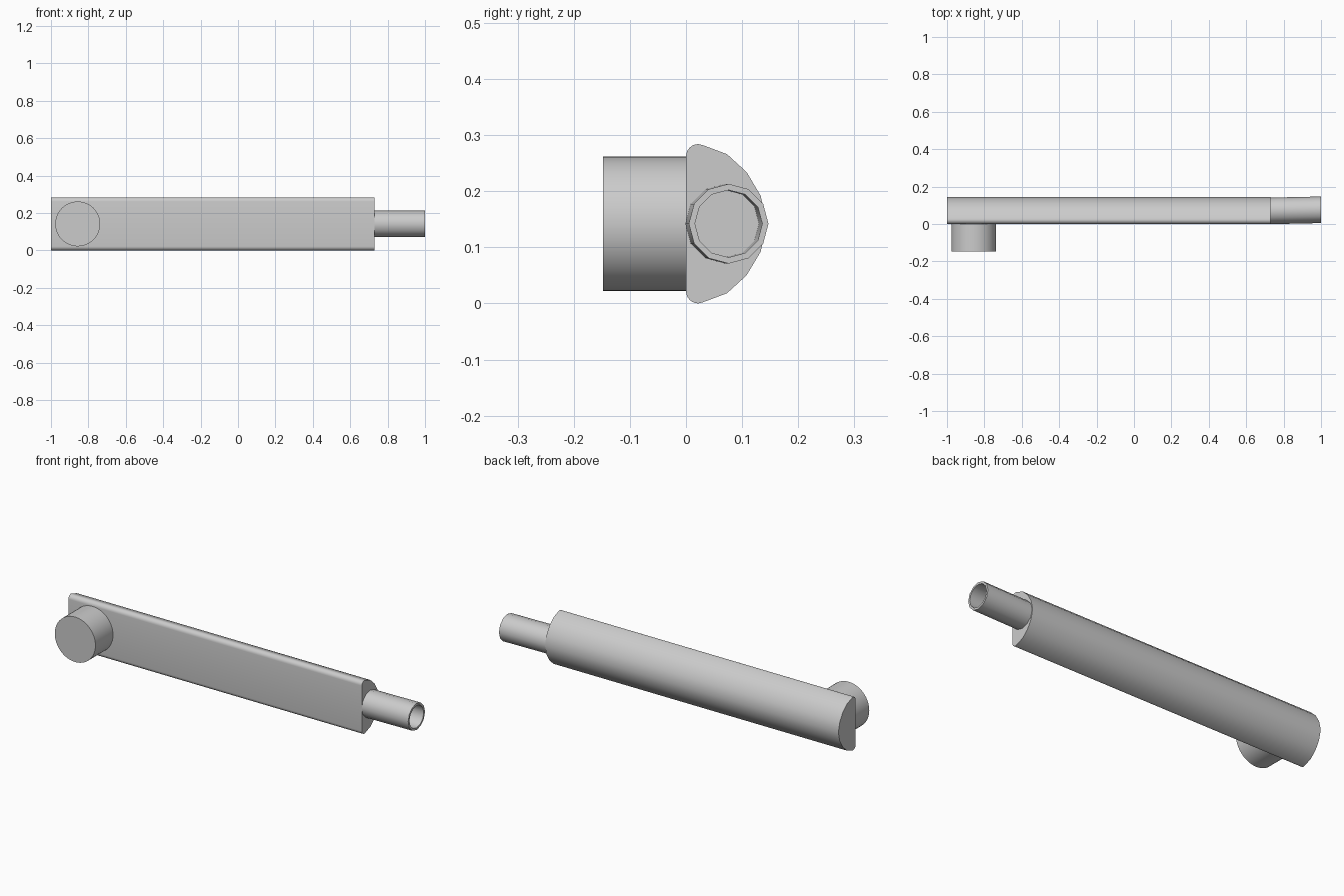
import bpy, bmesh, math
from mathutils import Vector

cube = bpy.data.objects.get("Cube")
if cube:
    bpy.data.objects.remove(cube, do_unlink=True)

grey = bpy.data.materials.new("plain grey")
grey.use_nodes = True
colour = (0.6, 0.6, 0.6, 1)
grey.diffuse_color = colour
grey.node_tree.nodes["Principled BSDF"].inputs["Base Color"].default_value = colour

MID = 0.142  # height of the shared centre line


def finish(name, bm):
    bmesh.ops.recalc_face_normals(bm, faces=bm.faces)
    mesh = bpy.data.meshes.new(name)
    bm.to_mesh(mesh)
    bm.free()
    mesh.materials.append(grey)
    obj = bpy.data.objects.new(name, mesh)
    bpy.context.collection.objects.link(obj)
    bpy.ops.object.select_all(action='DESELECT')
    obj.select_set(True)
    bpy.context.view_layer.objects.active = obj
    bpy.ops.object.shade_smooth_by_angle(angle=math.radians(40))
    return obj


def ring(bm, centre, radius, sides, axis):
    """Circle of vertices facing along x or y."""
    verts = []
    for i in range(sides):
        a = math.tau * i / sides
        u, w = radius * math.cos(a), radius * math.sin(a)
        offset = Vector((0, u, w)) if axis == 'x' else Vector((u, 0, w))
        verts.append(bm.verts.new(Vector(centre) + offset))
    return verts


def bridge(bm, a, b):
    for i in range(len(a)):
        j = (i + 1) % len(a)
        bm.faces.new((a[i], a[j], b[j], b[i]))


# Long arm: flat front, rounded corners and domed back
corner = [(0.022 - 0.022 * math.cos(a), MID - 0.022 + 0.022 * math.sin(a))
          for a in (math.radians(15 * k) for k in range(7))]
upper = corner + [(0.03, 0.14), (0.073, 0.124), (0.108, 0.092), (0.133, 0.05)]
profile = upper + [(0.145, 0)] + [(y, -h) for y, h in reversed(upper)]
bm = bmesh.new()
ends = [[bm.verts.new((x, y, MID + h)) for y, h in profile] for x in (-1, 0.73)]
bridge(bm, *ends)
for end in ends:
    bm.faces.new(end)
finish("arm", bm)

# Round knob on the front
bm = bmesh.new()
front = ring(bm, (-0.857, -0.148, MID), 0.12, 48, 'y')
back = ring(bm, (-0.857, 0.001, MID), 0.12, 48, 'y')
bridge(bm, front, back)
bm.faces.new(front)
bm.faces.new(back)
finish("knob", bm)

# Hollow, slightly slanted tube at the end of the arm
bm = bmesh.new()
inside, tip = (0.725, 0.07, MID), (1, 0.076, MID)
loops = [ring(bm, c, r, 12, 'x')
         for c, r in ((inside, 0.071), (tip, 0.071), (tip, 0.06), (inside, 0.06))]
for i in range(4):
    bridge(bm, loops[i], loops[(i + 1) % 4])
finish("tube", bm)
